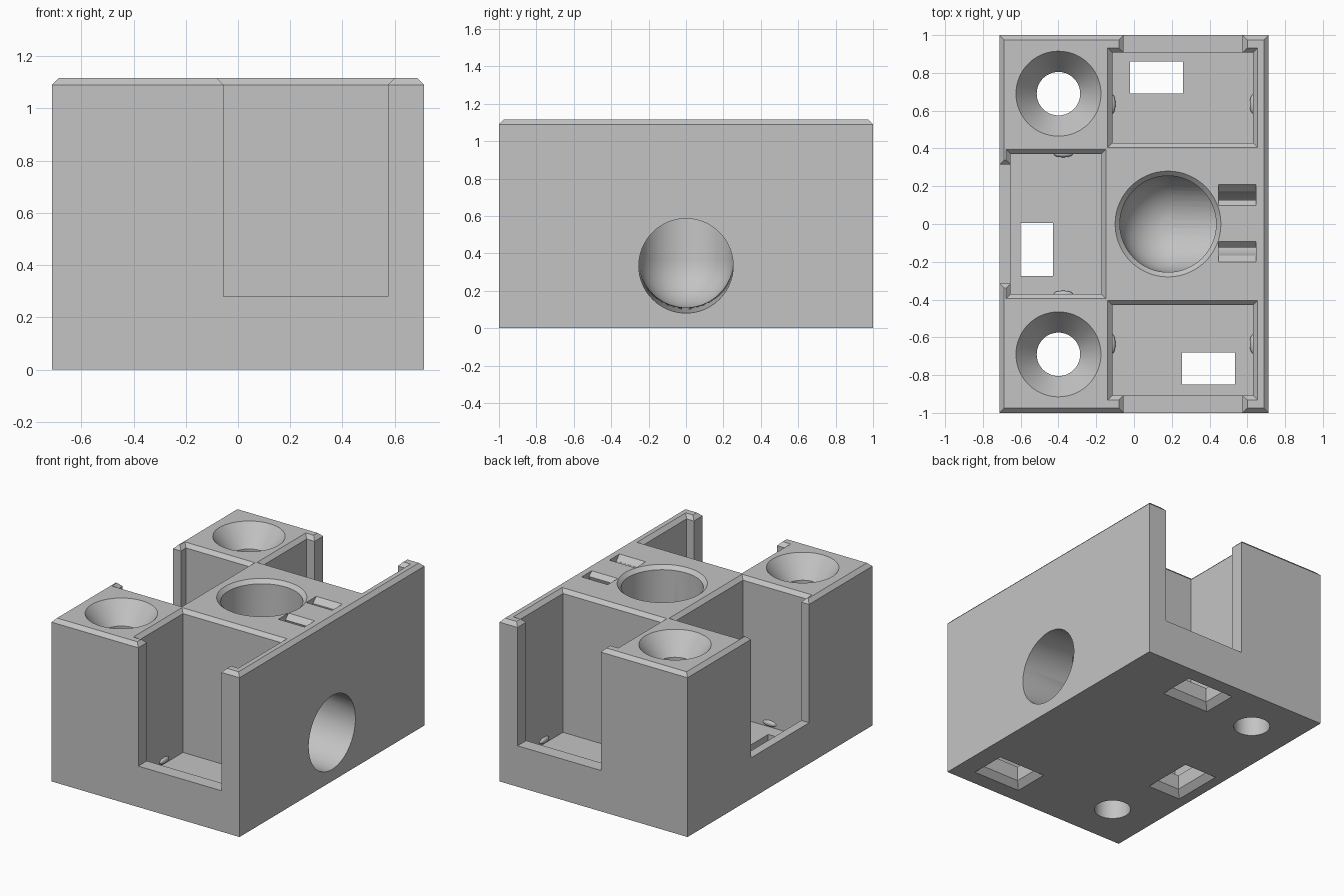
import bpy, bmesh, math
from mathutils import Vector

cube = bpy.data.objects.get("Cube")
if cube:
    bpy.data.objects.remove(cube, do_unlink=True)

W, D, H, C = 0.712, 1.0, 1.115, 0.025   # half width, half depth, height, chamfer
FLOOR, SILL, OVER = 0.14, 0.28, 0.03

grey = bpy.data.materials.new("light grey plastic")
grey.use_nodes = True
colour = (0.55, 0.55, 0.55, 1)
grey.diffuse_color = colour
grey.node_tree.nodes["Principled BSDF"].inputs["Base Color"].default_value = colour


def loft(name, rings):
    """Closed solid through a list of equally long point rings."""
    bm = bmesh.new()
    loops = [[bm.verts.new(p) for p in ring] for ring in rings]
    for a, b in zip(loops, loops[1:]):
        for i in range(len(a)):
            j = (i + 1) % len(a)
            bm.faces.new((a[i], a[j], b[j], b[i]))
    bm.faces.new(loops[0][::-1])
    bm.faces.new(loops[-1])
    bmesh.ops.recalc_face_normals(bm, faces=bm.faces)
    mesh = bpy.data.meshes.new(name)
    bm.to_mesh(mesh)
    bm.free()
    mesh.materials.append(grey)
    obj = bpy.data.objects.new(name, mesh)
    bpy.context.collection.objects.link(obj)
    return obj


def rect(x0, x1, y0, y1, z, gx=0, gy=0):
    x0, x1, y0, y1 = x0 - gx, x1 + gx, y0 - gy, y1 + gy
    return [(x0, y0, z), (x1, y0, z), (x1, y1, z), (x0, y1, z)]


def circle(x, y, z, r, n=64):
    return [(x + r * math.cos(math.tau * i / n),
             y + r * math.sin(math.tau * i / n), z) for i in range(n)]


def combine(tool, operation="DIFFERENCE"):
    mod = body.modifiers.new(tool.name, "BOOLEAN")
    mod.operation, mod.solver, mod.object = operation, "EXACT", tool
    bpy.context.view_layer.objects.active = body
    bpy.ops.object.modifier_apply(modifier=mod.name)
    bpy.data.objects.remove(tool, do_unlink=True)


def cut_flared(name, box, z, flare_x, flare_y):
    """Box cut open at the top, its rim chamfered along the chosen axes."""
    g = C + OVER
    combine(loft(name, [rect(*box, z), rect(*box, H - C),
                        rect(*box, H + OVER, g * flare_x, g * flare_y)]))


def cut_window(box):
    """Rectangular floor hole, widened towards the underside."""
    combine(loft("window", [rect(*box, -0.02, 0.06, 0.06),
                            rect(*box, 0.04), rect(*box, 0.2)]))


def add_nub(position, radii):
    bm = bmesh.new()
    bmesh.ops.create_uvsphere(bm, u_segments=24, v_segments=12, radius=1)
    for v in bm.verts:
        v.co = Vector(position) + v.co * Vector(radii)
    mesh = bpy.data.meshes.new("nub")
    bm.to_mesh(mesh)
    bm.free()
    mesh.materials.append(grey)
    obj = bpy.data.objects.new("nub", mesh)
    bpy.context.collection.objects.link(obj)
    combine(obj, "UNION")


# Block with chamfered top edge
outer = (-W, W, -D, D)
body = loft("housing_block", [rect(*outer, 0), rect(*outer, H - C),
                              rect(*outer, H, -C, -C)])

# Front and back pockets with their openings, and countersunk screw holes
for s in (-1, 1):
    y0, y1 = sorted((s * 0.43, s * 0.907))
    cut_flared("pocket", (-0.115, 0.63, y0, y1), FLOOR, 1, 1)
    y0, y1 = sorted((s * 0.8, s * 1.1))
    cut_flared("opening", (-0.055, 0.575, y0, y1), SILL, 1, 0)
    x, y = -0.4, s * 0.69
    combine(loft("screw_hole", [circle(x, y, -0.1, 0.115),
                                circle(x, y, H - 0.14, 0.115),
                                circle(x, y, H, 0.225),
                                circle(x, y, H + 0.1, 0.225)]))

# Side pocket and its opening
cut_flared("side_pocket", (-0.653, -0.173, -0.37, 0.37), FLOOR, 1, 1)
cut_flared("side_opening", (-0.8, -0.5, -0.315, 0.315), SILL, 0, 1)

# Floor windows
for box in ((0.255, 0.535, -0.85, -0.68), (-0.02, 0.26, 0.69, 0.86),
            (-0.6, -0.43, -0.275, 0.005)):
    cut_window(box)

# Round shaft with a domed bottom
cx, r, cz = 0.18, 0.255, 0.365
rings = []
for i in range(1, 13):
    a = math.pi / 2 * i / 12
    rings.append(circle(cx, 0, cz - r * math.cos(a), r * math.sin(a)))
rings += [circle(cx, 0, H - C, r), circle(cx, 0, H + OVER, r + C + OVER)]
combine(loft("shaft", rings))

# Sloping round outlet to the side
outlet = []
for x, z in ((cx, cz), (0.8, 0.328)):
    outlet.append([(x, py, z + pz) for py, pz, _ in circle(0, 0, 0, 0.2525)])
combine(loft("outlet", outlet))

# Curved strap tunnel with two chamfered slots
angles = [math.pi * i / 24 for i in range(25)]
arc = [(0.17 * math.cos(a), H - 0.17 * math.sin(a)) for a in angles]
arc += [(-0.17, H + 0.05), (-0.13, H + 0.05)]
arc += [(0.13 * math.cos(a), H - 0.13 * math.sin(a)) for a in reversed(angles)]
arc += [(0.13, H + 0.05), (0.17, H + 0.05)]
combine(loft("strap_tunnel", [[(x, y, z) for y, z in arc] for x in (0.447, 0.645)]))
for y in (-0.147, 0.153):
    combine(loft("slot_mouth", [rect(0.447, 0.645, y - 0.02, y + 0.02, H - 0.035),
                                rect(0.447, 0.645, y - 0.085, y + 0.085, H + 0.03)]))

# Small retaining nubs low on the pocket walls
NZ = FLOOR + 0.025
for s in (-1, 1):
    for x in (-0.115, 0.63):
        add_nub((x, s * 0.635, NZ), (0.017, 0.05, 0.02))
    add_nub((-0.375, s * 0.37, NZ), (0.05, 0.017, 0.02))

# Smooth curved walls, keep hard edges
bpy.ops.object.select_all(action="DESELECT")
body.select_set(True)
bpy.context.view_layer.objects.active = body
bpy.ops.object.shade_smooth_by_angle(angle=math.radians(25))
